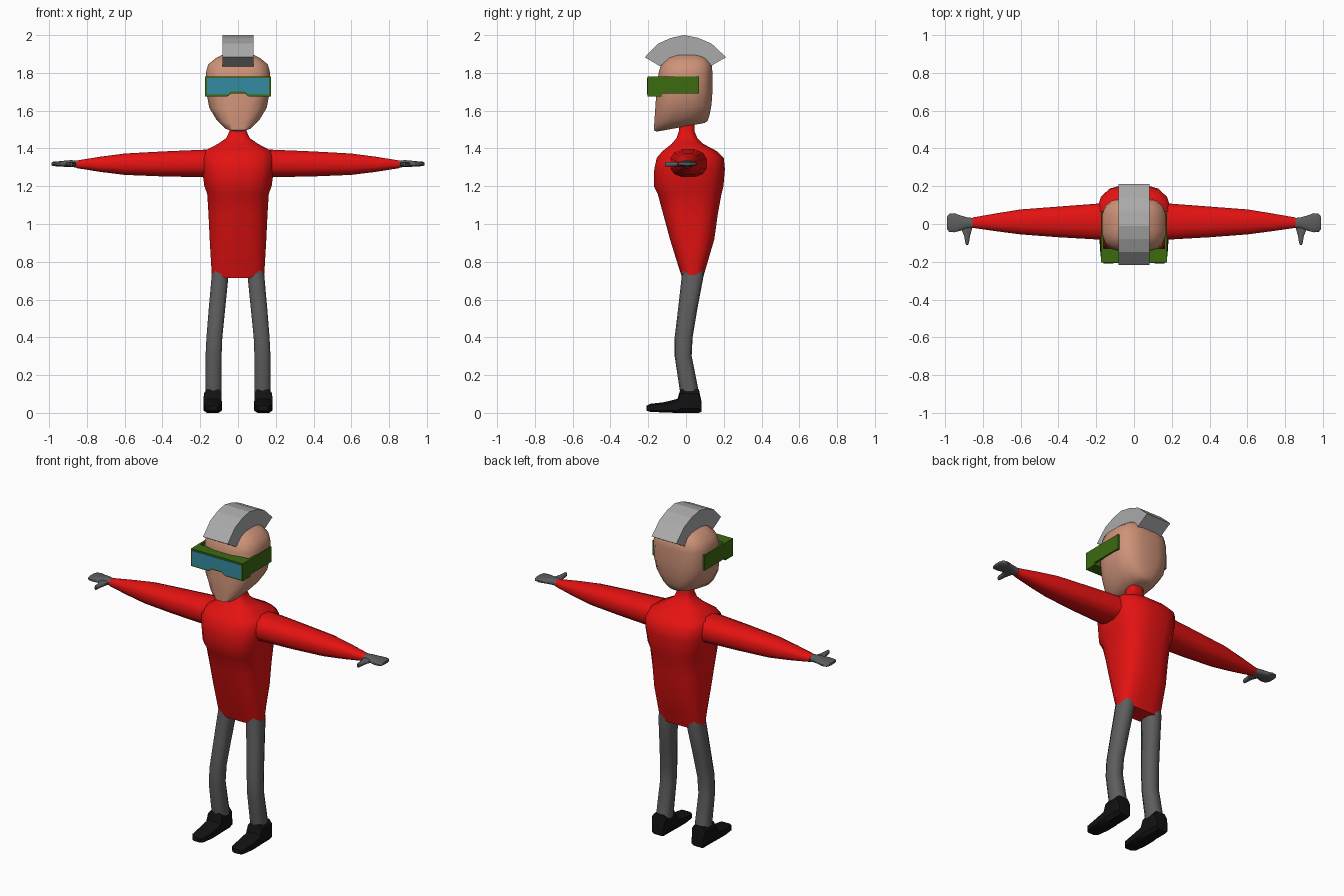
import bpy, bmesh, math


def material(name, rgb):
    m = bpy.data.materials.new(name)
    m.diffuse_color = (*rgb, 1)
    return m


RED = material("red jersey", (0.78, 0.006, 0.006))
SKIN = material("skin", (0.62, 0.29, 0.19))
GREY = material("dark grey cloth", (0.11, 0.11, 0.11))
HAIR = material("light grey hair", (0.40, 0.40, 0.40))
BLACK = material("black shoe", (0.006, 0.006, 0.006))
GREEN = material("green frame", (0.045, 0.145, 0.005))
BLUE = material("blue lens", (0.035, 0.26, 0.36))


def finish(bm, name, mat, smooth=None):
    bmesh.ops.recalc_face_normals(bm, faces=bm.faces[:])
    me = bpy.data.meshes.new(name)
    bm.to_mesh(me)
    bm.free()
    me.materials.append(mat)
    ob = bpy.data.objects.new(name, me)
    bpy.context.collection.objects.link(ob)
    if smooth:
        bpy.ops.object.select_all(action='DESELECT')
        ob.select_set(True)
        bpy.context.view_layer.objects.active = ob
        bpy.ops.object.shade_smooth_by_angle(angle=math.radians(smooth))
    return ob


def ring(axis, t, a0, a1, b0, b1, n=12, p=2.5, tilt=0):
    """Rounded-box ring at t on an axis, spanning a0..a1 and b0..b1."""
    pts = []
    for i in range(n):
        g = 2 * math.pi * (i + 0.5) / n
        c, s = math.cos(g), math.sin(g)
        k0 = math.cos(math.pi / n) if n > 4 else math.sqrt(0.5)
        c, s = (math.copysign(min(1, abs(v) / k0) ** (2 / p), v) for v in (c, s))
        a = (a0 + a1) / 2 + c * (a1 - a0) / 2
        b = (b0 + b1) / 2 + s * (b1 - b0) / 2
        pts.append({'x': (t, a, b), 'y': (a, t, b), 'z': (a, b, t + tilt * b)}[axis])
    return pts


def loft(name, rings, mat, smooth=50):
    bm = bmesh.new()
    rows = [[bm.verts.new(q) for q in r] for r in rings]
    n = len(rows[0])
    for r, s in zip(rows, rows[1:]):
        for i in range(n):
            j = (i + 1) % n
            bm.faces.new((r[i], r[j], s[j], s[i]))
    bm.faces.new(rows[0])
    bm.faces.new(rows[-1])
    return finish(bm, name, mat, smooth)


def prism(name, pts, axis, lo, hi, mat):
    """Extrude a 2D profile along x or y."""
    put = (lambda u, v, t: (t, u, v)) if axis == 'x' else (lambda u, v, t: (u, t, v))
    return loft(name, [[put(u, v, t) for u, v in pts] for t in (lo, hi)], mat, None)


# Torso and neck: z, half width, front, back
torso = [(0.715, 0.138, -0.02, 0.09), (0.80, 0.143, -0.048, 0.115), (0.92, 0.15, -0.085, 0.15),
         (1.05, 0.156, -0.12, 0.168), (1.16, 0.163, -0.15, 0.188), (1.20, 0.178, -0.17, 0.198),
         (1.29, 0.19, -0.168, 0.206), (1.35, 0.195, -0.155, 0.2), (1.385, 0.18, -0.125, 0.165),
         (1.425, 0.105, -0.075, 0.09), (1.455, 0.062, -0.05, 0.06), (1.49, 0.046, -0.038, 0.045),
         (1.56, 0.044, -0.038, 0.045)]
loft("torso", [ring('z', z, -w, w, f, b, 16, 3) for z, w, f, b in torso], RED)

# Head: z at centre, half width, front, back, tilt
head = [(1.517, 0.035, -0.155, 0.10, 0.18), (1.527, 0.075, -0.17, 0.115, 0.18),
        (1.56, 0.112, -0.168, 0.125, 0.15), (1.62, 0.152, -0.163, 0.135, 0.08),
        (1.70, 0.168, -0.157, 0.14, 0), (1.80, 0.17, -0.145, 0.14, 0),
        (1.845, 0.158, -0.132, 0.136, 0), (1.88, 0.115, -0.10, 0.112, 0),
        (1.90, 0.075, -0.065, 0.075, 0), (1.908, 0.03, -0.03, 0.03, 0)]
loft("head", [ring('z', z, -w, w, f, b, 16, 3, t) for z, w, f, b, t in head], SKIN, 60)

# Hair crest: outer arc then inner arc
outer = [(-0.218, 1.883), (-0.148, 1.955), (-0.08, 1.985), (-0.01, 2.0),
         (0.065, 1.985), (0.135, 1.955), (0.212, 1.883)]
inner = [(0.13, 1.835), (0.085, 1.87), (0.0, 1.895), (-0.085, 1.87), (-0.137, 1.835)]
prism("hair_crest", outer + inner, 'x', -0.083, 0.083, HAIR)


# Visor: front block with nose notch, side arms, lens plate
def visor_outline(w, bottom, top, notch):
    right = [(0.035, notch), (0.055, bottom), (w, bottom), (w, top)]
    return right + [(-x, z) for x, z in reversed(right)]


prism("visor_frame", visor_outline(0.174, 1.676, 1.782, 1.692), 'y', -0.203, -0.13, GREEN)
prism("visor_lens", visor_outline(0.164, 1.685, 1.773, 1.701), 'y', -0.207, -0.201, BLUE)
for side, s in (("left", 1), ("right", -1)):
    arm = [(s * 0.162, 1.69), (s * 0.175, 1.69), (s * 0.175, 1.782), (s * 0.162, 1.782)]
    prism(side + "_visor_arm", arm, 'y', -0.14, 0.07, GREEN)

    # Sleeve: x, front, back, bottom, top
    sleeve = [(0.08, -0.09, 0.12, 1.25, 1.395), (0.19, -0.082, 0.108, 1.248, 1.393),
              (0.40, -0.07, 0.092, 1.252, 1.384), (0.60, -0.055, 0.077, 1.26, 1.373),
              (0.73, -0.038, 0.056, 1.276, 1.356), (0.855, -0.02, 0.034, 1.296, 1.336)]
    loft(side + "_sleeve", [ring('x', s * x, *v) for x, *v in sleeve], RED)

    # Hand and thumb
    hand = [(0.84, -0.018, 0.03, 1.298, 1.335), (0.885, -0.024, 0.036, 1.302, 1.338),
            (0.92, -0.036, 0.046, 1.303, 1.335), (0.95, -0.044, 0.057, 1.304, 1.332),
            (0.978, -0.042, 0.054, 1.307, 1.33), (0.988, -0.028, 0.04, 1.311, 1.326)]
    loft(side + "_hand", [ring('x', s * x, *v) for x, *v in hand], GREY)
    thumb = [(0.01, 0.855, 0.92), (-0.03, 0.858, 0.912), (-0.065, 0.868, 0.898),
             (-0.098, 0.873, 0.893), (-0.11, 0.878, 0.888)]
    loft(side + "_thumb", [ring('y', y, s * a, s * b, 1.305, 1.329, 8) for y, a, b in thumb], GREY)

    # Trouser leg: z, inner, outer, front, back
    leg = [(0.10, 0.087, 0.172, -0.03, 0.07), (0.30, 0.087, 0.172, -0.06, 0.03),
           (0.40, 0.083, 0.167, -0.06, 0.035), (0.55, 0.068, 0.155, -0.042, 0.06),
           (0.73, 0.05, 0.139, -0.022, 0.094), (0.78, 0.05, 0.13, -0.02, 0.09)]
    loft(side + "_leg", [ring('z', z, s * a, s * b, f, k, 10) for z, a, b, f, k in leg], GREY)

    # Shoe: y, half width, bottom, top
    shoe = [(-0.208, 0.026, 0.012, 0.038), (-0.19, 0.04, 0.006, 0.048), (-0.12, 0.047, 0.002, 0.056),
            (-0.045, 0.048, 0, 0.074), (-0.03, 0.047, 0, 0.125), (0.068, 0.046, 0, 0.125),
            (0.082, 0.038, 0.005, 0.06)]
    loft(side + "_shoe", [ring('y', y, s * (0.134 - w), s * (0.134 + w), b, t, 8, 4)
                          for y, w, b, t in shoe], BLACK, 35)
